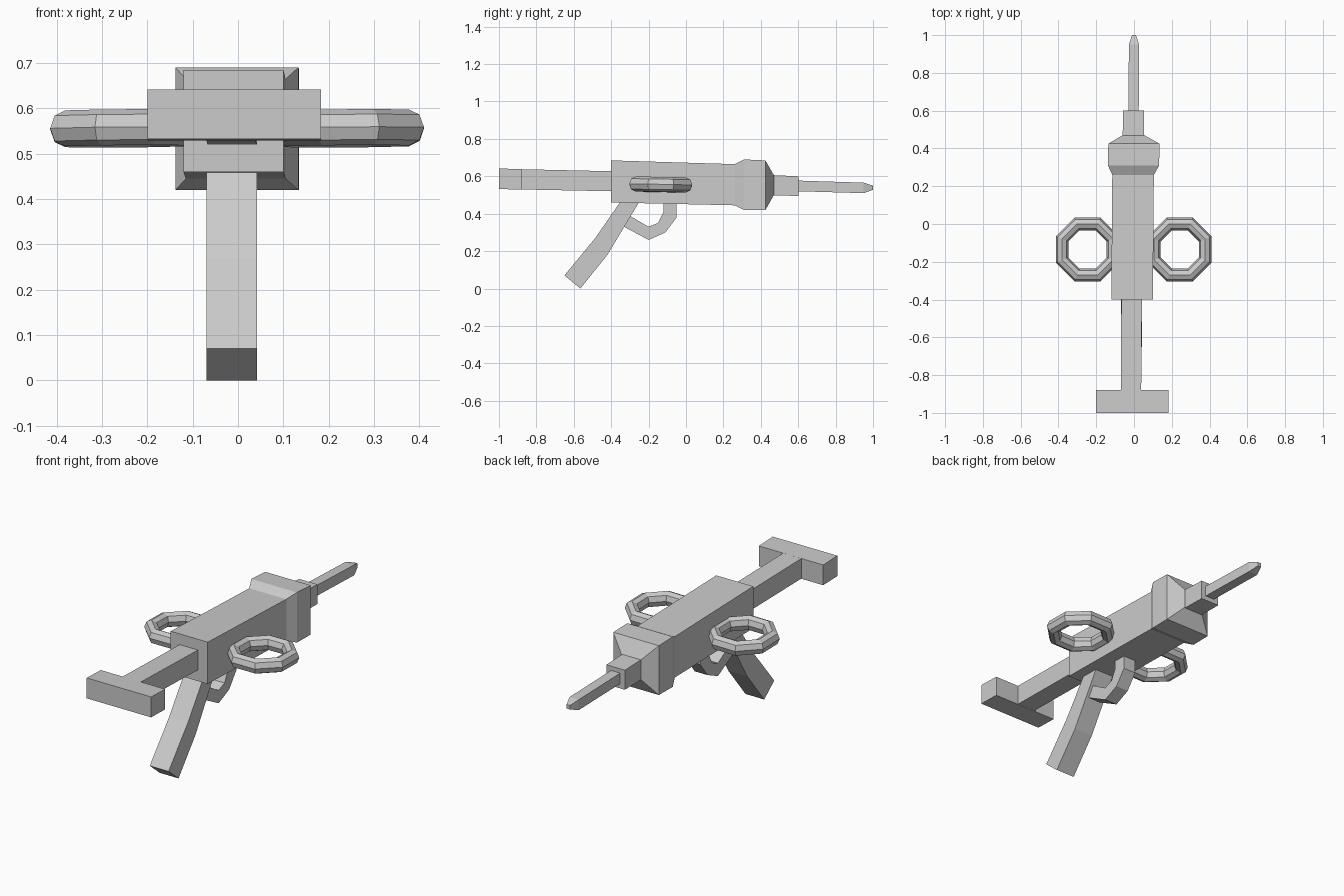
import bpy, bmesh, math

cube = bpy.data.objects.get("Cube")
if cube:
    bpy.data.objects.remove(cube, do_unlink=True)

grey = bpy.data.materials.new("plain grey")
grey.use_nodes = True
colour = (0.6, 0.6, 0.6, 1)
grey.diffuse_color = colour
grey.node_tree.nodes["Principled BSDF"].inputs["Base Color"].default_value = colour


def finish(name, bm):
    bmesh.ops.recalc_face_normals(bm, faces=bm.faces)
    mesh = bpy.data.meshes.new(name)
    bm.to_mesh(mesh)
    bm.free()
    mesh.materials.append(grey)
    obj = bpy.data.objects.new(name, mesh)
    bpy.context.collection.objects.link(obj)
    return obj


def skin(name, rings):
    """Join four-cornered rings into a closed beam."""
    bm = bmesh.new()
    rows = [[bm.verts.new(p) for p in ring] for ring in rings]
    for a, b in zip(rows, rows[1:]):
        for i in range(4):
            j = (i + 1) % 4
            bm.faces.new((a[i], a[j], b[j], b[i]))
    bm.faces.new(rows[0])
    bm.faces.new(rows[-1])
    return finish(name, bm)


def loft(name, sections):
    """Sections along the length: y, x low, x high, z low, z high."""
    return skin(name, [[(a, y, c), (b, y, c), (b, y, d), (a, y, d)]
                       for y, a, b, c, d in sections])


def strip(name, low, high, outer, inner):
    """Bent bar in the side plane between two (y, z) outlines."""
    return skin(name, [[(low, *p), (high, *p), (high, *q), (low, *q)]
                       for p, q in zip(outer, inner)])


# Main barrel with flared, tapering head
loft("body", [(-0.40, -0.12, 0.10, 0.46, 0.685),
              (0.26, -0.115, 0.105, 0.445, 0.665),
              (0.31, -0.138, 0.133, 0.42, 0.69),
              (0.425, -0.136, 0.135, 0.42, 0.685),
              (0.47, -0.06, 0.055, 0.50, 0.605)])

# Collar and pointed needle
loft("collar", [(0.465, -0.06, 0.052, 0.498, 0.606), (0.602, -0.058, 0.052, 0.495, 0.60)])
loft("needle", [(0.60, -0.03, 0.025, 0.52, 0.577),
                (0.95, -0.027, 0.027, 0.51, 0.566),
                (1.0, -0.01, 0.01, 0.528, 0.55)])

# Stock rod and crossbar
loft("stock_rod", [(-0.89, -0.07, 0.038, 0.53, 0.638), (-0.395, -0.067, 0.042, 0.52, 0.627)])
loft("stock_crossbar", [(-1.0, -0.20, 0.183, 0.532, 0.642), (-0.88, -0.20, 0.183, 0.529, 0.638)])

# Angled grip and trigger guard
strip("grip", -0.07, 0.042,
      [(-0.34, 0.48), (-0.485, 0.27), (-0.65, 0.07)],
      [(-0.24, 0.48), (-0.42, 0.18), (-0.565, 0.0)])
strip("trigger_guard", -0.05, 0.025,
      [(-0.05, 0.47), (-0.05, 0.38), (-0.11, 0.30), (-0.20, 0.26), (-0.35, 0.34)],
      [(-0.12, 0.47), (-0.12, 0.41), (-0.15, 0.35), (-0.20, 0.33), (-0.32, 0.40)])

# Eight-sided finger rings on both sides
for side, x in (("right", -0.246), ("left", 0.242)):
    bpy.ops.mesh.primitive_torus_add(
        major_segments=8, minor_segments=8, major_radius=0.146, minor_radius=0.036,
        location=(x, -0.135, 0.556), rotation=(-0.02, 0, math.radians(22.5)))
    ring = bpy.context.object
    ring.name = side + "_finger_ring"
    ring.scale.z = 1.1
    ring.data.materials.append(grey)
